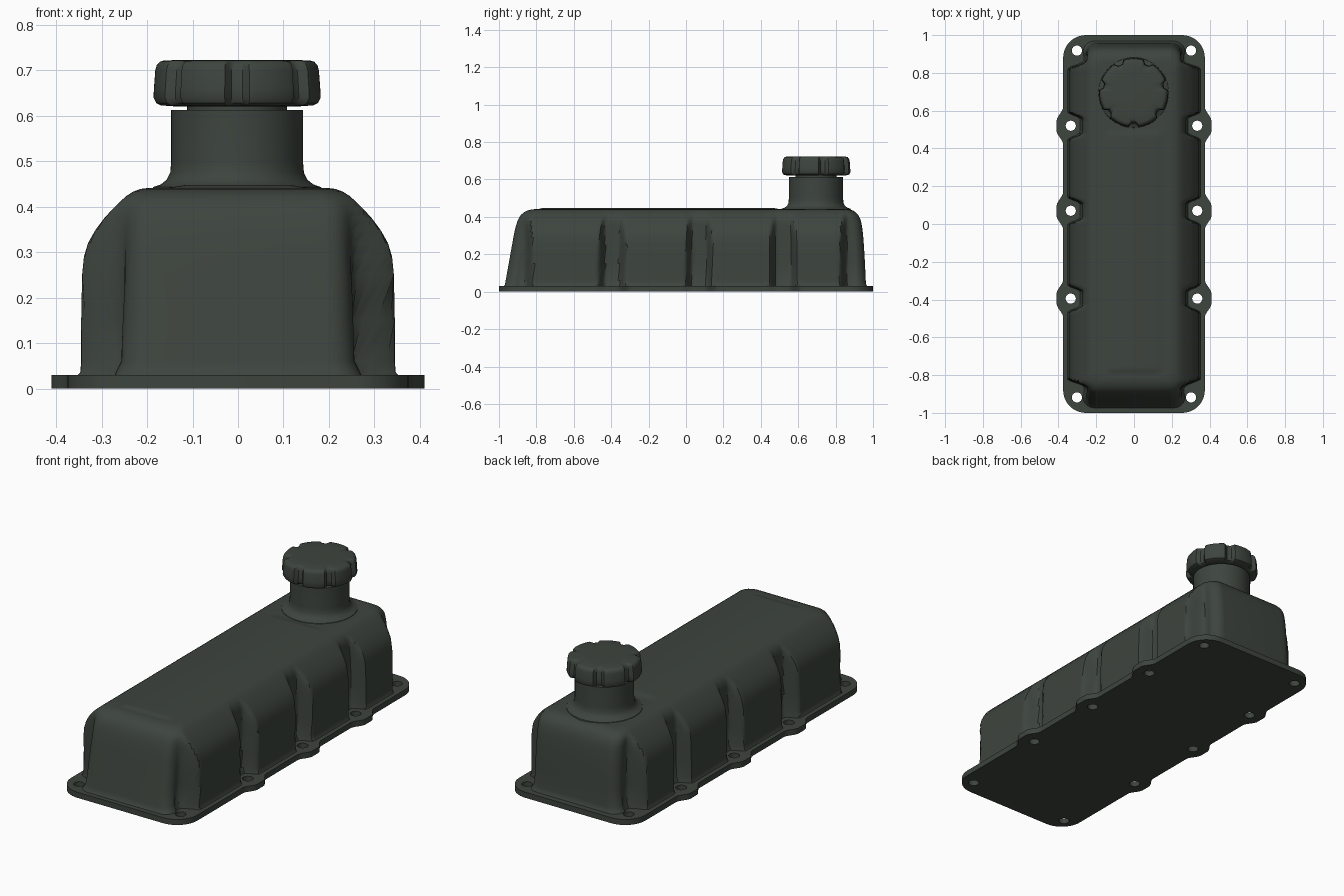
import bpy, bmesh, math

if "Cube" in bpy.data.objects:
    bpy.data.objects.remove(bpy.data.objects["Cube"])

paint = bpy.data.materials.new("dark grey green")
paint.diffuse_color = (0.047, 0.058, 0.048, 1)
paint.use_nodes = True
paint.node_tree.nodes["Principled BSDF"].inputs["Base Color"].default_value = paint.diffuse_color
SIDE_Y = (0.52, 0.07, -0.395)
BOLTS = [(s * 0.335, y) for s in (-1, 1) for y in SIDE_Y]
BOLTS += [(s * 0.302, t * 0.918) for s in (-1, 1) for t in (-1, 1)]


def step(a, b, v):
    t = min(1, max(0, (v - a) / (b - a)))
    return t * t * (3 - 2 * t)


def soft_min(a, b, k=0.03):
    h = max(0, k - abs(a - b)) / k
    return min(a, b) - h * h * k / 4


def finish(obj, angle):
    obj.data.materials.append(paint)
    bpy.ops.object.select_all(action='DESELECT')
    obj.select_set(True)
    bpy.context.view_layer.objects.active = obj
    bpy.ops.object.shade_smooth_by_angle(angle=math.radians(angle))


def from_bmesh(name, bm, angle=35):
    bmesh.ops.remove_doubles(bm, verts=bm.verts, dist=0.00005)
    bmesh.ops.recalc_face_normals(bm, faces=bm.faces)
    mesh = bpy.data.meshes.new(name)
    bm.to_mesh(mesh)
    bm.free()
    obj = bpy.data.objects.new(name, mesh)
    bpy.context.collection.objects.link(obj)
    finish(obj, angle)
    return obj


# Flange: rounded plate with side lugs and bolt holes
def flange_x(y):
    x = 0.375 + sum(0.035 * (1 - step(0.025, 0.10, abs(y - c))) for c in SIDE_Y)
    d = 1 - abs(y)
    r = 0.12
    return x - (r - math.sqrt(r * r - (r - d) ** 2) if d < r else 0)


ys = [-1 + 0.12 * (1 - math.cos(math.pi / 2 * i / 10)) for i in range(10)]
ys += [-0.88 + 0.01 * i for i in range(177)]
ys += [-y for y in reversed(ys[:10])]
outline = [(flange_x(y), y) for y in ys] + [(-flange_x(y), y) for y in reversed(ys)]
loops = [outline]
for bx, by in BOLTS:
    loops.append([(bx + 0.027 * math.cos(a * math.pi / 12),
                   by + 0.027 * math.sin(a * math.pi / 12)) for a in range(24)])
curve = bpy.data.curves.new("flange", 'CURVE')
curve.dimensions = '2D'
curve.fill_mode = 'BOTH'
curve.extrude = 0.015
for loop in loops:
    spline = curve.splines.new('POLY')
    spline.points.add(len(loop) - 1)
    for p, (x, y) in zip(spline.points, loop):
        p.co = (x, y, 0, 1)
    spline.use_cyclic_u = True
flange = bpy.data.objects.new("flange", curve)
bpy.context.collection.objects.link(flange)
flange.location.z = 0.015
flange.select_set(True)
bpy.context.view_layer.objects.active = flange
bpy.ops.object.convert(target='MESH')
finish(bpy.context.view_layer.objects.active, 35)


# Cover body: rings of height, half width, front y, back y
LEVELS = [(0.025, 0.356, -0.978, 0.972), (0.036, 0.347, -0.968, 0.964),
          (0.06, 0.345, -0.964, 0.961), (0.15, 0.345, -0.948, 0.957),
          (0.25, 0.343, -0.930, 0.951), (0.29, 0.339, -0.923, 0.948),
          (0.32, 0.330, -0.917, 0.945), (0.35, 0.313, -0.910, 0.941),
          (0.375, 0.294, -0.902, 0.936), (0.395, 0.276, -0.893, 0.929),
          (0.411, 0.260, -0.882, 0.920), (0.424, 0.245, -0.867, 0.908),
          (0.433, 0.231, -0.850, 0.894), (0.439, 0.215, -0.830, 0.876),
          (0.441, 0.200, -0.810, 0.858)]


def body_x(y, z, w, f, b):
    flare = 0.015 * step(0.06, 0.025, z) if z < 0.06 else 0
    lim = 0.258 - 0.02 * z + 0.17 * step(0.865, 0.80, abs(y)) if abs(y) > 0.9 else 0.25 + 0.17 * (1 - step(0.795, 0.865, abs(y)))
    for c in SIDE_Y:
        lim = min(lim, 0.272 + 0.15 * step(0.035, 0.10, abs(y - c)))
    x = soft_min(lim + flare, w)
    r, d = 0.06, min(y - f, b - y)
    return x - (r - math.sqrt(max(0, r * r - (r - d) ** 2)) if d < r else 0)


ends = [0.03 * (1 - math.cos(math.pi / 2 * i / 8)) for i in range(8)]
S = ends + [0.03 + 0.94 * i / 170 for i in range(171)] + [1 - e for e in reversed(ends)]
bm = bmesh.new()
rings = []
for z, w, f, b in LEVELS:
    right, left = [], []
    for s in S:
        y = f + (b - f) * s
        x = body_x(y, z, w, f, b)
        right.append(bm.verts.new((x, y, z)))
        left.append(bm.verts.new((-x, y, z)))
    rings.append(right + left[::-1])
n = len(rings[0])
for lo, hi in zip(rings, rings[1:]):
    for i in range(n):
        j = (i + 1) % n
        bm.faces.new((lo[i], lo[j], hi[j], hi[i]))
# Top deck with a shallow raised panel
rows = []
z, w, f, b = LEVELS[-1]
for i in range(len(S)):
    right, left = rings[-1][i], rings[-1][n - 1 - i]
    x, y = right.co.x, right.co.y
    lift = 0.007 * step(-0.80, -0.76, y) * (1 - step(0.46, 0.51, y))
    a, c = min(0.155, 0.85 * x), min(0.115, 0.6 * x)
    mid = [(-a, 0), (-(a + c) / 2, 0.5), (-c, 1), (0, 1), (c, 1), ((a + c) / 2, 0.5), (a, 0)]
    rows.append([left] + [bm.verts.new((px, y, z + lift * k)) for px, k in mid] + [right])
for p, q in zip(rows, rows[1:]):
    for k in range(len(p) - 1):
        bm.faces.new((p[k], p[k + 1], q[k + 1], q[k]))
bm.faces.new(rows[0])
bm.faces.new(rows[-1])
from_bmesh("cover_body", bm)


# Turned parts, with optional scallops
def lathe(name, profile, segments, scallop=0):
    bm = bmesh.new()
    prev = None
    for r, z in profile:
        ring = []
        for i in range(segments):
            t = 2 * math.pi * i / segments
            # seven grip notches, one facing the front
            notch = step(0.45, 0.95, math.cos(7 * (t + math.pi / 2)))
            rr = r - scallop * notch * min(1, max(0, (r - 0.10) / 0.06))
            ring.append(bm.verts.new((-0.002 + rr * math.cos(t), 0.695 + rr * math.sin(t), z)))
        if prev:
            for i in range(segments):
                j = (i + 1) % segments
                bm.faces.new((prev[i], prev[j], ring[j], ring[i]))
        else:
            bm.faces.new(ring[::-1])
        prev = ring
    bm.faces.new(prev)
    return from_bmesh(name, bm)


lathe("filler_neck", [(0.19, 0.43), (0.185, 0.443), (0.168, 0.449), (0.155, 0.459),
                      (0.147, 0.475), (0.145, 0.50), (0.145, 0.613)], 64)
lathe("cap_stem", [(0.11, 0.60), (0.11, 0.635)], 48)
lathe("filler_cap", [(0.14, 0.621), (0.168, 0.623), (0.178, 0.628), (0.184, 0.640),
                     (0.183, 0.66), (0.180, 0.70), (0.177, 0.711), (0.170, 0.719),
                     (0.160, 0.722), (0.10, 0.723)], 168, 0.021)
